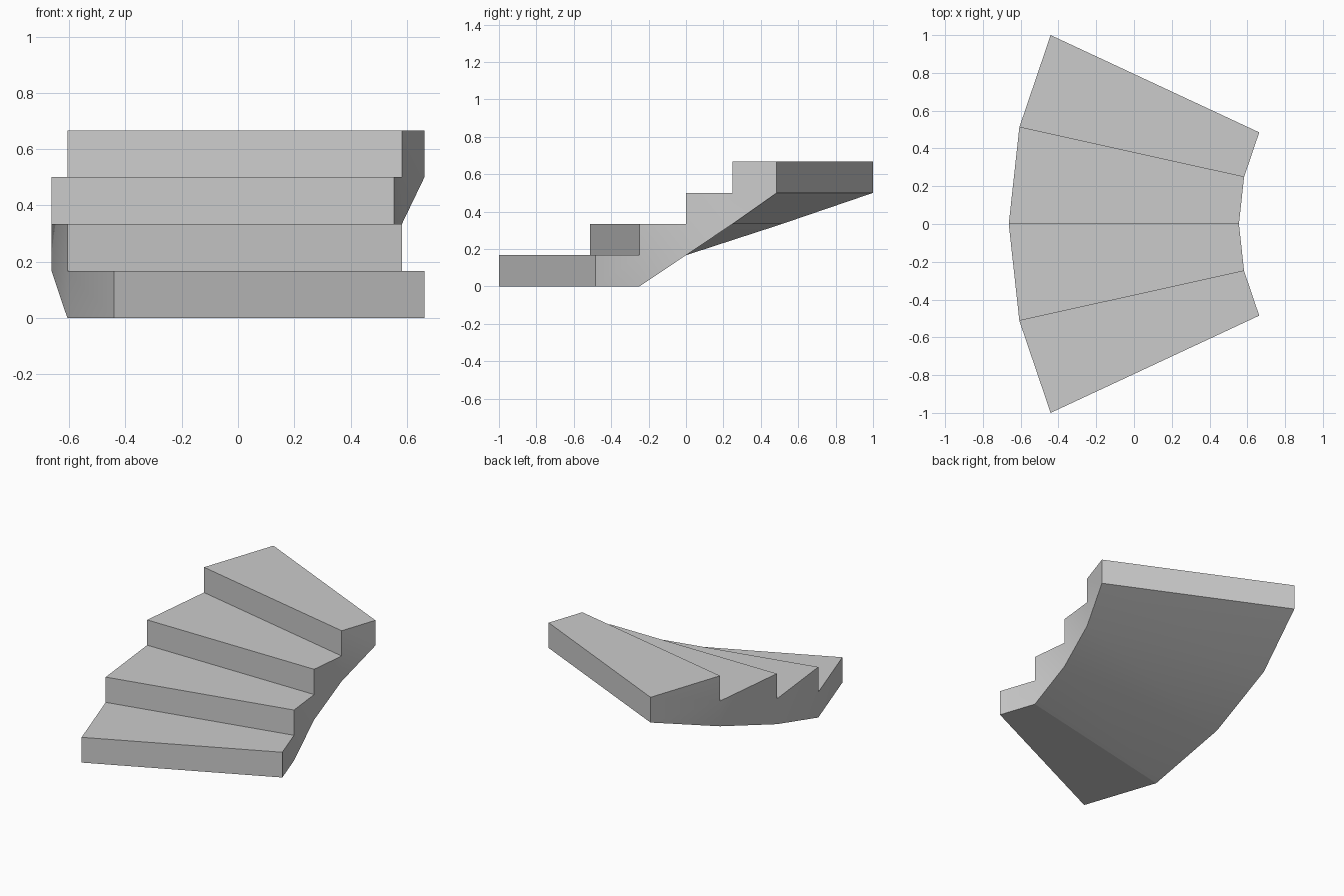
import bpy, bmesh
from math import sin, cos, radians

if "Cube" in bpy.data.objects:
    bpy.data.objects.remove(bpy.data.objects["Cube"])

STEPS, RISE = 4, 1 / 6
TURN = radians(12.5)
R_OUT = 1 / sin(2 * TURN)
R_IN = 0.485 * R_OUT
CX = (R_OUT + R_IN * cos(2 * TURN)) / 2   # stair axis, keeps the model centred

bm = bmesh.new()


def column(k, r):
    """Bottom, lower tread and upper tread points on boundary k at radius r."""
    a = (k - STEPS / 2) * TURN
    x, y = CX - r * cos(a), r * sin(a)
    levels = {"bottom": max(k - 1, 0)}
    if k > 0:
        levels["low"] = k
    if k < STEPS:
        levels["high"] = k + 1
    return {n: bm.verts.new((x, y, z * RISE)) for n, z in levels.items()}


outer = [column(k, R_OUT) for k in range(STEPS + 1)]
inner = [column(k, R_IN) for k in range(STEPS + 1)]


def strip(k0, n0, k1, n1):
    """Face spanning the stair width between two levels."""
    bm.faces.new((outer[k0][n0], inner[k0][n0], inner[k1][n1], outer[k1][n1]))


for k in range(STEPS):
    # tread, riser and underside of each step
    strip(k, "high", k + 1, "low")
    strip(k, "low" if k else "bottom", k, "high")
    strip(k, "bottom", k + 1, "bottom")
    # inner and outer side walls
    for side in (outer, inner):
        a, b = side[k], side[k + 1]
        loop = [a["bottom"], b["bottom"], b["low"], a["high"]]
        if k:
            loop.append(a["low"])
        bm.faces.new(loop)
# back end
strip(STEPS, "bottom", STEPS, "low")

bmesh.ops.recalc_face_normals(bm, faces=bm.faces)
mesh = bpy.data.meshes.new("curved_stairs")
bm.to_mesh(mesh)
bm.free()
stairs = bpy.data.objects.new("curved_stairs", mesh)
bpy.context.collection.objects.link(stairs)

# smooth walls and underside, sharp step edges
bpy.context.view_layer.objects.active = stairs
stairs.select_set(True)
bpy.ops.object.shade_smooth_by_angle(angle=radians(20))
